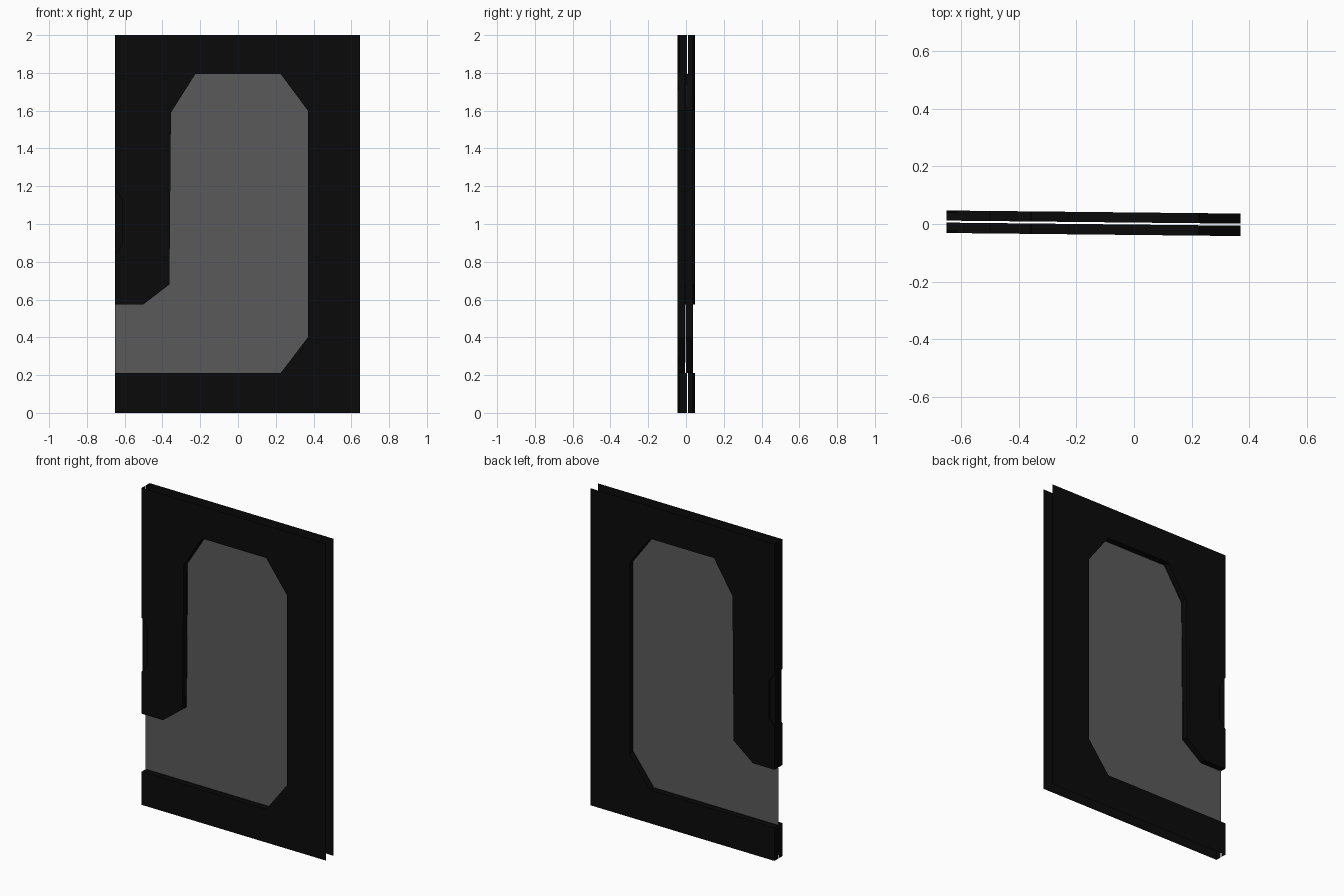
import bpy

if "Cube" in bpy.data.objects:
    bpy.data.objects.remove(bpy.data.objects["Cube"])

SLOPE = -0.0105          # the whole panel is turned very slightly about z


def material(name, value):
    m = bpy.data.materials.new(name)
    m.diffuse_color = (value, value, value, 1)
    m.use_nodes = True
    m.node_tree.nodes["Principled BSDF"].inputs["Base Color"].default_value = m.diffuse_color
    return m


black = material("black_frame", 0.003)
grey = material("dark_glass", 0.1)

# Window opening, from the lower left edge round to the upper left edge
opening = [(-.65, .21), (.225, .21), (.37, .4), (.37, 1.6), (.225, 1.795),
           (-.225, 1.795), (-.355, 1.59), (-.363, .68), (-.5, .575), (-.65, .575)]
# Shallow finger recess in the left edge
recess = [(-.65, .84), (-.612, .89), (-.612, 1.13), (-.65, 1.18)]
corners = [(-.65, 2), (.645, 2), (.645, 0), (-.65, 0)]


def make_object(name, faces, mat):
    verts, polys = [], []
    for f in faces:
        polys.append(range(len(verts), len(verts) + len(f)))
        verts += f
    me = bpy.data.meshes.new(name)
    me.from_pydata(verts, [], [list(p) for p in polys])
    me.materials.append(mat)
    ob = bpy.data.objects.new(name, me)
    bpy.context.collection.objects.link(ob)
    return ob


def at(p, depth):
    return (p[0], depth + SLOPE * p[0], p[1])


def strip(path, d0, d1):
    return [[at(a, d0), at(b, d0), at(b, d1), at(a, d1)]
            for a, b in zip(path, path[1:])]


def frame(name, outer, inner):
    step = 0.009 if inner > outer else -0.009
    sunk = outer + step
    # Main sheet and sunken recess floor
    faces = [[at(p, outer) for p in opening + recess + corners],
             [at(p, sunk) for p in recess]]
    # Window reveals, recess rim and left edge caps
    faces += strip(opening, outer, inner)
    faces += strip(recess, outer, sunk)
    faces += strip([opening[-1], recess[0]], outer, inner)
    faces += strip([recess[0], recess[-1]], sunk, inner)
    faces += strip([recess[-1], corners[0]], outer, inner)
    faces += strip([corners[-1], opening[0]], outer, inner)
    if step < 0:
        faces = [f[::-1] for f in faces]
    make_object(name, faces, black)


frame("front_frame", -0.038, -0.002)
frame("back_frame", 0.040, 0.005)

# Glass pane between the two frames
make_object("glass_pane", [[at(p, 0.0015) for p in opening]], grey)
